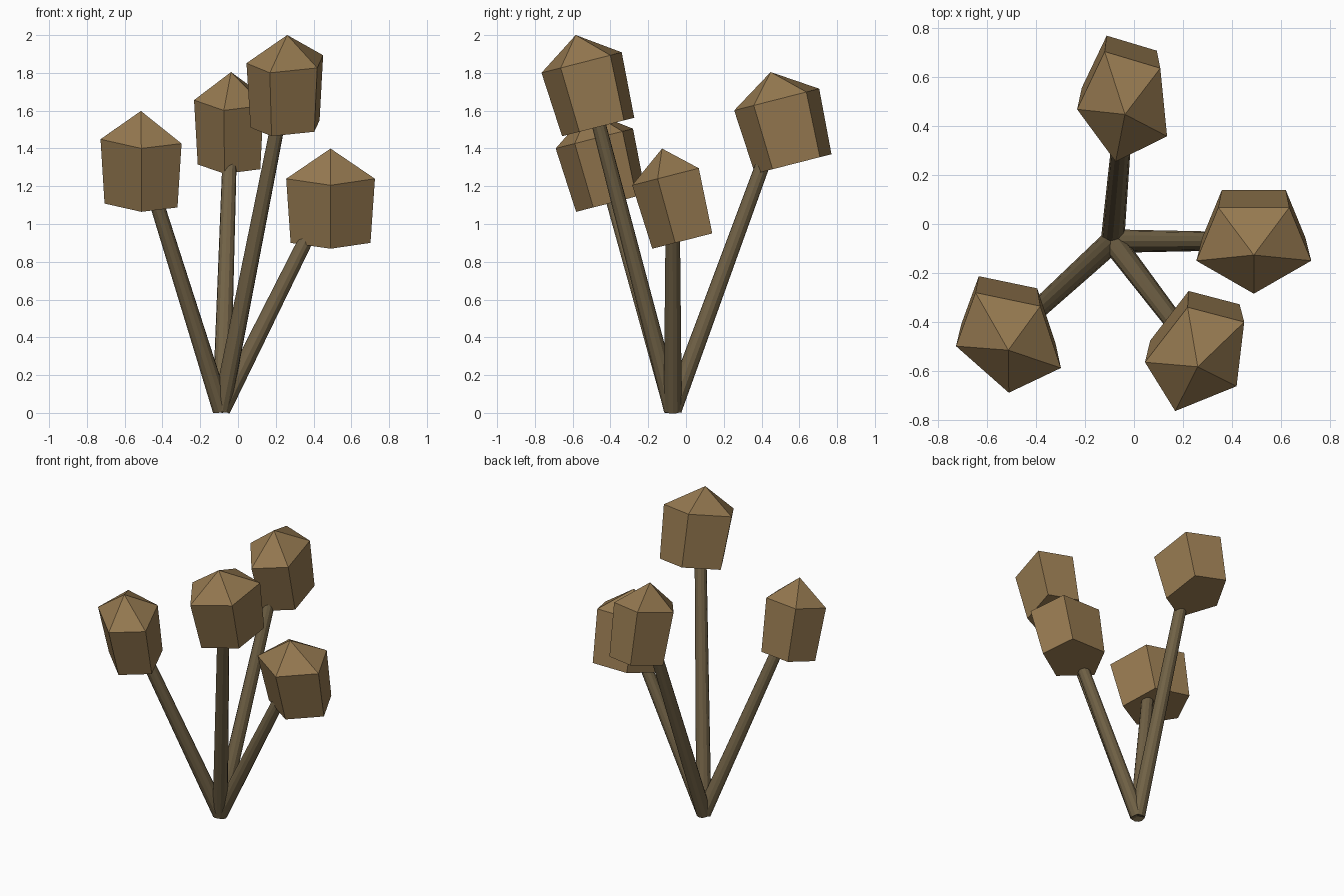
import bpy, bmesh, math
from mathutils import Vector, Matrix

if "Cube" in bpy.data.objects:
    bpy.data.objects.remove(bpy.data.objects["Cube"])


def material(name, rgb):
    m = bpy.data.materials.new(name)
    m.diffuse_color = (*rgb, 1)
    m.use_nodes = True
    m.node_tree.nodes["Principled BSDF"].inputs["Base Color"].default_value = m.diffuse_color
    return m


BUD = material("tan brown", (0.30, 0.19, 0.08))
STALK = material("dark olive brown", (0.17, 0.125, 0.063))

TILT = 0.25                                              # buds lean to the front
AXIS = Vector((0, -math.sin(TILT), math.cos(TILT)))
BASE = Vector((-0.088, -0.07, 0.017))                    # shared foot of the stalks


def finish(bm, name, mat):
    bmesh.ops.recalc_face_normals(bm, faces=bm.faces)
    me = bpy.data.meshes.new(name)
    bm.to_mesh(me)
    bm.free()
    me.materials.append(mat)
    ob = bpy.data.objects.new(name, me)
    bpy.context.collection.objects.link(ob)


def bud(name, c, a, b):
    """Tapered, skewed five-sided prism with a pyramid cap; a and b span the ring."""
    lift = lambda v: Vector((v[0], v[1], v[1] * math.tan(TILT)))
    a, b = lift(a), lift(b)
    bm = bmesh.new()

    def ring(centre, scale):
        return [bm.verts.new(centre + scale * (a * math.cos(k * math.tau / 5)
                                               + b * math.sin(k * math.tau / 5))) for k in range(5)]

    top, low = ring(c, 1), ring(c - AXIS * 0.352, 0.9)
    tip = bm.verts.new(c + AXIS * 0.149)
    bm.faces.new(low)
    for i in range(5):
        j = (i + 1) % 5
        bm.faces.new((low[i], low[j], top[j], top[i]))
        bm.faces.new((top[i], top[j], tip))
    finish(bm, name, BUD)


def stalk(name, end):
    """Slim tapered rod from the foot into the bud."""
    d = end - BASE
    bm = bmesh.new()
    mat = Matrix.Translation((BASE + end) / 2) @ d.to_track_quat('Z', 'Y').to_matrix().to_4x4()
    bmesh.ops.create_cone(bm, cap_ends=True, segments=12, radius1=0.048, radius2=0.036,
                          depth=d.length, matrix=mat)
    finish(bm, name, STALK)


# ring centre, ring vector to the front corner, ring vector to the side
heads = {
    "left":  ((-0.514, -0.479, 1.454), (0.002, -0.211), (0.2256, -0.047)),
    "back":  ((-0.037, 0.485, 1.660), (-0.038, -0.230), (0.1935, -0.058)),
    "front": ((0.2606, -0.547, 1.856), (-0.092, -0.218), (0.197, -0.0515)),
    "right": ((0.490, -0.090, 1.255), (0.0, -0.195), (0.247, 0.0)),
}
for side, (c, a, b) in heads.items():
    c = Vector(c)
    bud(side + "_bud", c, a, b)
    stalk(side + "_stalk", c - AXIS * 0.08)
